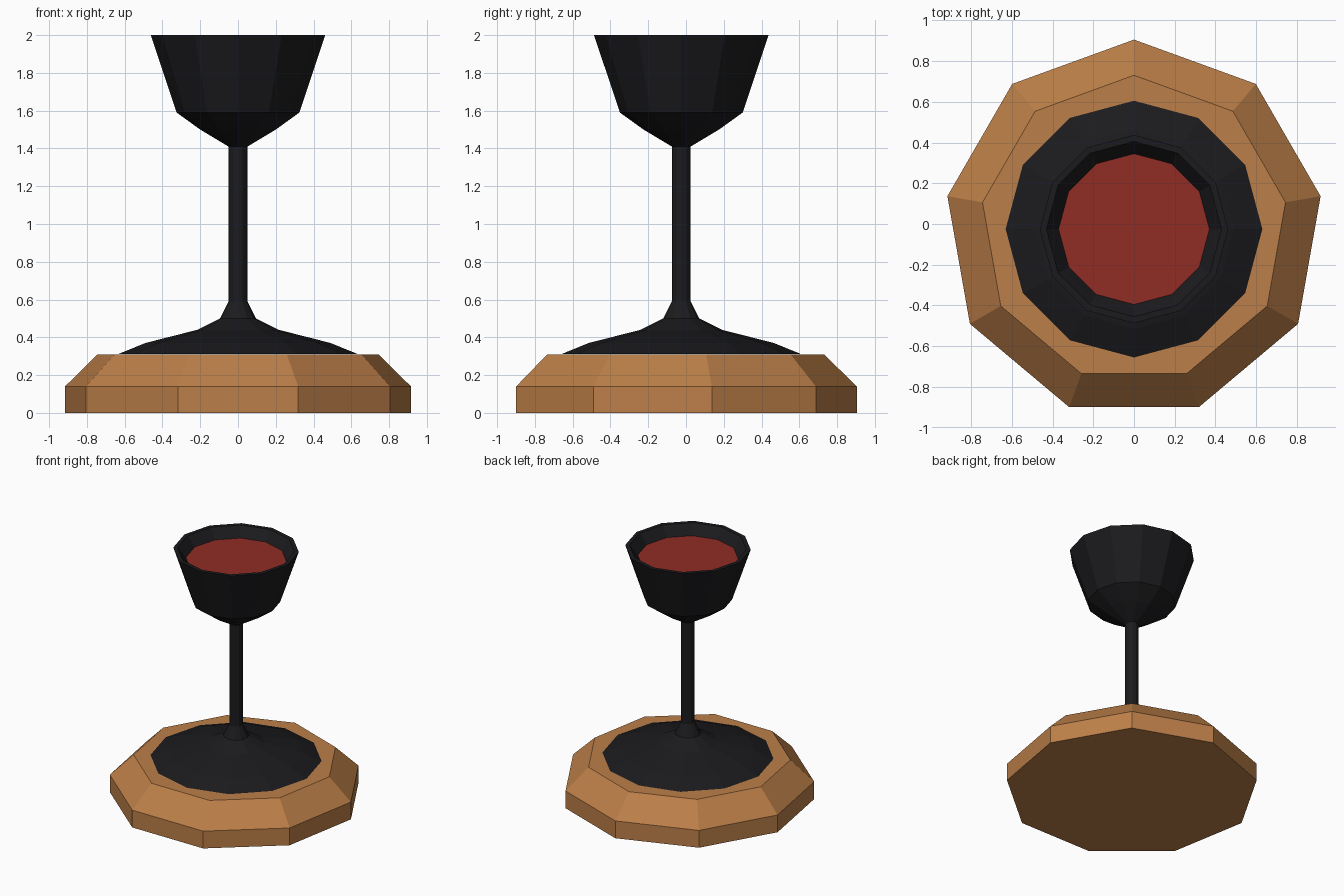
import bpy, bmesh
from math import sin, cos, tau, pi

if "Cube" in bpy.data.objects:
    bpy.data.objects.remove(bpy.data.objects["Cube"])

CY = -0.025  # shared axis of the turned parts


def material(name, rgb):
    m = bpy.data.materials.new(name)
    m.diffuse_color = (*rgb, 1)
    m.use_nodes = True
    m.node_tree.nodes["Principled BSDF"].inputs["Base Color"].default_value = m.diffuse_color
    return m


def turned(name, profile, sides, start, mat, cap_start=False, cap_end=False):
    """Flat-faced lathe: sweep (radius, z) points round the axis."""
    bm = bmesh.new()
    rings = [[bm.verts.new((r * cos(start + tau * i / sides),
                            CY + r * sin(start + tau * i / sides), z))
              for i in range(sides)] for r, z in profile]
    for a, b in zip(rings, rings[1:]):
        for i in range(sides):
            j = (i + 1) % sides
            bm.faces.new((a[i], a[j], b[j], b[i]))
    if cap_start:
        bm.faces.new(rings[0][::-1])
    if cap_end:
        bm.faces.new(rings[-1])
    me = bpy.data.meshes.new(name)
    bm.to_mesh(me)
    bm.free()
    me.materials.append(mat)
    ob = bpy.data.objects.new(name, me)
    bpy.context.collection.objects.link(ob)
    return ob


wood = material("wood", (0.50, 0.21, 0.065))
black = material("black", (0.011, 0.011, 0.013))
red = material("red", (0.28, 0.025, 0.018))

# Nine-sided wooden plinth with a bevelled top
turned("plinth", [(0.93, 0), (0.93, 0.14), (0.755, 0.31)], 9, pi / 2, wood, True, True)

# Twelve-sided goblet: foot, stem, bowl, then the rim and inner wall
turned("goblet", [(0.63, 0.313), (0.49, 0.37), (0.215, 0.44), (0.095, 0.50),
                  (0.05, 0.59), (0.05, 1.41), (0.20, 1.50), (0.325, 1.59),
                  (0.462, 2.0), (0.43, 2.0), (0.37, 1.922)], 12, 0, black, True)

# Drink surface filling the bowl
turned("drink", [(0.37, 1.922)], 12, 0, red, cap_end=True)
